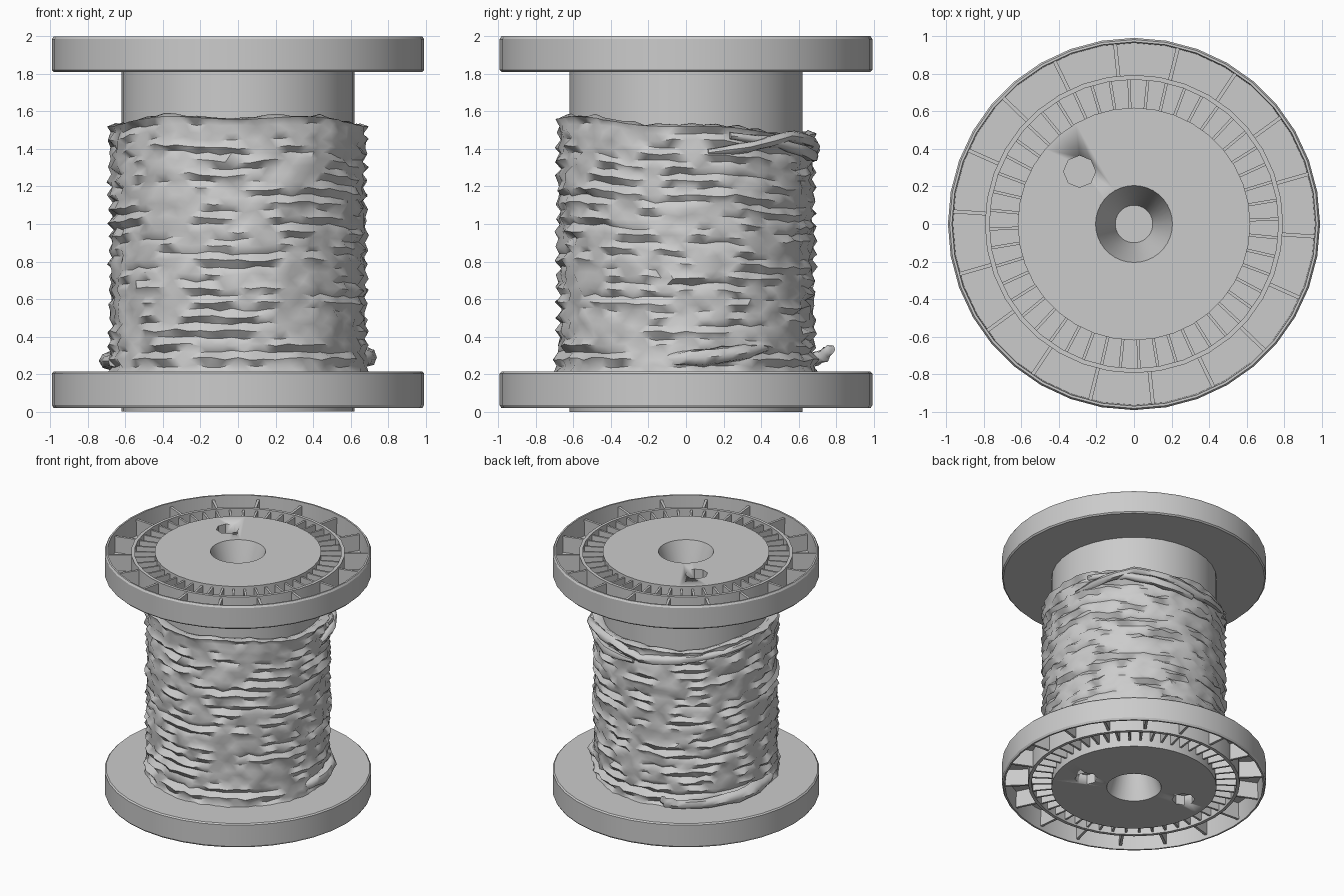
import bpy, bmesh, math, random
from mathutils import Vector, Matrix

if "Cube" in bpy.data.objects:
    bpy.data.objects.remove(bpy.data.objects["Cube"])

random.seed(7)
SEG = 36


def finish(name, bm, angle=30):
    bmesh.ops.recalc_face_normals(bm, faces=bm.faces)
    me = bpy.data.meshes.new(name)
    bm.to_mesh(me)
    bm.free()
    ob = bpy.data.objects.new(name, me)
    bpy.context.collection.objects.link(ob)
    bpy.ops.object.select_all(action='DESELECT')
    ob.select_set(True)
    bpy.context.view_layer.objects.active = ob
    bpy.ops.object.shade_smooth_by_angle(angle=math.radians(angle))
    return ob


def lathe(name, profile, seg):
    bm = bmesh.new()
    vs = [bm.verts.new((r, 0, z)) for r, z in profile]
    es = [bm.edges.new(p) for p in zip(vs, vs[1:])]
    bmesh.ops.spin(bm, geom=vs + es, cent=(0, 0, 0), axis=(0, 0, 1),
                   angle=2 * math.pi, steps=seg)
    bmesh.ops.remove_doubles(bm, verts=bm.verts, dist=0.0005)
    return finish(name, bm)


# Spool body: one solid profile, upper half then its mirrored lower half
def half(hub_z, rim_z, floor_z, under_z, s):
    return [(0, hub_z - s * 0.35), (0.10, hub_z - s * 0.35), (0.14, hub_z - s * 0.2),
            (0.205, hub_z), (0.62, hub_z), (0.62, floor_z),
            (0.77, floor_z), (0.77, rim_z - s * 0.015), (0.795, rim_z - s * 0.015),
            (0.795, floor_z), (0.965, floor_z), (0.97, rim_z), (0.983, rim_z),
            (0.992, rim_z - s * 0.015), (0.992, under_z + s * 0.01),
            (0.982, under_z), (0.62, under_z)]


top = half(1.99, 2.0, 1.84, 1.81, 1)
bottom = half(0.0, 0.02, 0.185, 0.215, -1)
spool = lathe("spool_body", top + bottom[::-1], SEG)

# Shallow round holes in the hub faces
bm = bmesh.new()
for x, y, z in [(-0.29, 0.28, 1.99), (0.36, -0.13, 0), (-0.40, 0.10, 0)]:
    bmesh.ops.create_cone(bm, cap_ends=True, segments=8, radius1=0.085, radius2=0.085,
                          depth=0.16, matrix=Matrix.Translation((x, y, z)))
cutter = finish("hole_cutter", bm)
mod = spool.modifiers.new("holes", 'BOOLEAN')
mod.object = cutter
mod.solver = 'EXACT'
bpy.context.view_layer.objects.active = spool
bpy.ops.object.modifier_apply(modifier=mod.name)
bpy.data.objects.remove(cutter)


# Radial ribs inside both flanges
def ribs(name, count, start, r0, r1, thick, z0, z1):
    bm = bmesh.new()
    for i in range(count):
        a = math.radians(start) + 2 * math.pi * i / count
        m = (Matrix.Rotation(a, 4, 'Z')
             @ Matrix.Translation(((r0 + r1) / 2, 0, (z0 + z1) / 2))
             @ Matrix.Diagonal((r1 - r0, thick, z1 - z0, 1)))
        bmesh.ops.create_cube(bm, size=1, matrix=m)
    finish(name, bm)


for side, z0, z1 in [("top", 1.835, 1.97), ("bottom", 0.05, 0.19)]:
    ribs(side + "_outer_ribs", 18, -4, 0.785, 0.972, 0.02, z0, z1)
    ribs(side + "_inner_ribs", 48, 2, 0.615, 0.775, 0.016, z0, z1)

# Wound wire: rough sleeve with a slanted upper edge
COLS, ROWS = 64, 36
bm = bmesh.new()
rings = []
for j in range(ROWS + 3):
    t = min(j / ROWS, 1)
    ring = []
    for i in range(COLS):
        a = 2 * math.pi * (i + 0.5 * (j % 2)) / COLS
        z_top = 1.52 - 0.05 * math.sin(a) + 0.012 * math.sin(5 * a)
        z = 0.205 + t * (z_top - 0.205)
        r = 0.677 + 0.010 * (-1) ** j + random.uniform(-0.016, 0.016)
        if j < 3:
            r += 0.012
        if 0 < j < ROWS:
            z += random.uniform(-0.009, 0.009)
        if j == ROWS + 1:
            r, z = 0.65, z + random.uniform(0.0, 0.02)
        if j == ROWS + 2:
            r, z = 0.605, z - 0.01
        ring.append(bm.verts.new((r * math.cos(a), r * math.sin(a), z)))
    rings.append(ring)
for j in range(len(rings) - 1):
    A, B = rings[j], rings[j + 1]
    for i in range(COLS):
        k = (i + 1) % COLS
        if j % 2 == 0:
            bm.faces.new((A[i], A[k], B[i]))
            bm.faces.new((A[k], B[k], B[i]))
        else:
            bm.faces.new((A[i], A[k], B[k]))
            bm.faces.new((A[i], B[k], B[i]))
finish("wound_wire", bm, 50)


# Loose strands: rough tubes swept along points of (degrees, radius, z, thickness)
def strand(name, pts, sub=4, sides=7):
    bm = bmesh.new()
    path = []
    for p, q in zip(pts, pts[1:]):
        path += [[a + (b - a) * s / sub for a, b in zip(p, q)] for s in range(sub)]
    path.append(list(pts[-1]))
    loops = []
    for deg, r, z, w in path:
        a = math.radians(deg)
        out = Vector((math.cos(a), math.sin(a), 0))
        loop = []
        for k in range(sides):
            b = 2 * math.pi * k / sides
            ww = w * random.uniform(0.8, 1.15)
            loop.append(bm.verts.new(out * (r + ww * math.cos(b))
                                     + Vector((0, 0, z + ww * math.sin(b)))))
        loops.append(loop)
    for A, B in zip(loops, loops[1:]):
        for k in range(sides):
            n = (k + 1) % sides
            bm.faces.new((A[k], A[n], B[n], B[k]))
    bm.faces.new(loops[0])
    bm.faces.new(loops[-1][::-1])
    finish(name, bm, 50)


strand("upper_loose_strand", [(10, 0.67, 1.38, 0.02), (28, 0.70, 1.41, 0.03),
                              (50, 0.71, 1.47, 0.03), (75, 0.68, 1.44, 0.035),
                              (95, 0.68, 1.39, 0.035), (130, 0.67, 1.42, 0.03),
                              (170, 0.67, 1.47, 0.025)])
strand("crossing_strand", [(20, 0.68, 1.47, 0.02), (45, 0.70, 1.43, 0.03),
                           (68, 0.705, 1.37, 0.035), (90, 0.68, 1.35, 0.02)])
strand("lower_strand_end", [(112, 0.83, 0.33, 0.025), (114, 0.80, 0.30, 0.04),
                            (122, 0.75, 0.26, 0.035), (145, 0.71, 0.25, 0.04),
                            (170, 0.70, 0.27, 0.05), (192, 0.68, 0.27, 0.03)])
strand("lower_bulge", [(-8, 0.67, 0.28, 0.03), (8, 0.70, 0.29, 0.05),
                       (24, 0.70, 0.31, 0.045), (42, 0.66, 0.35, 0.02)])
